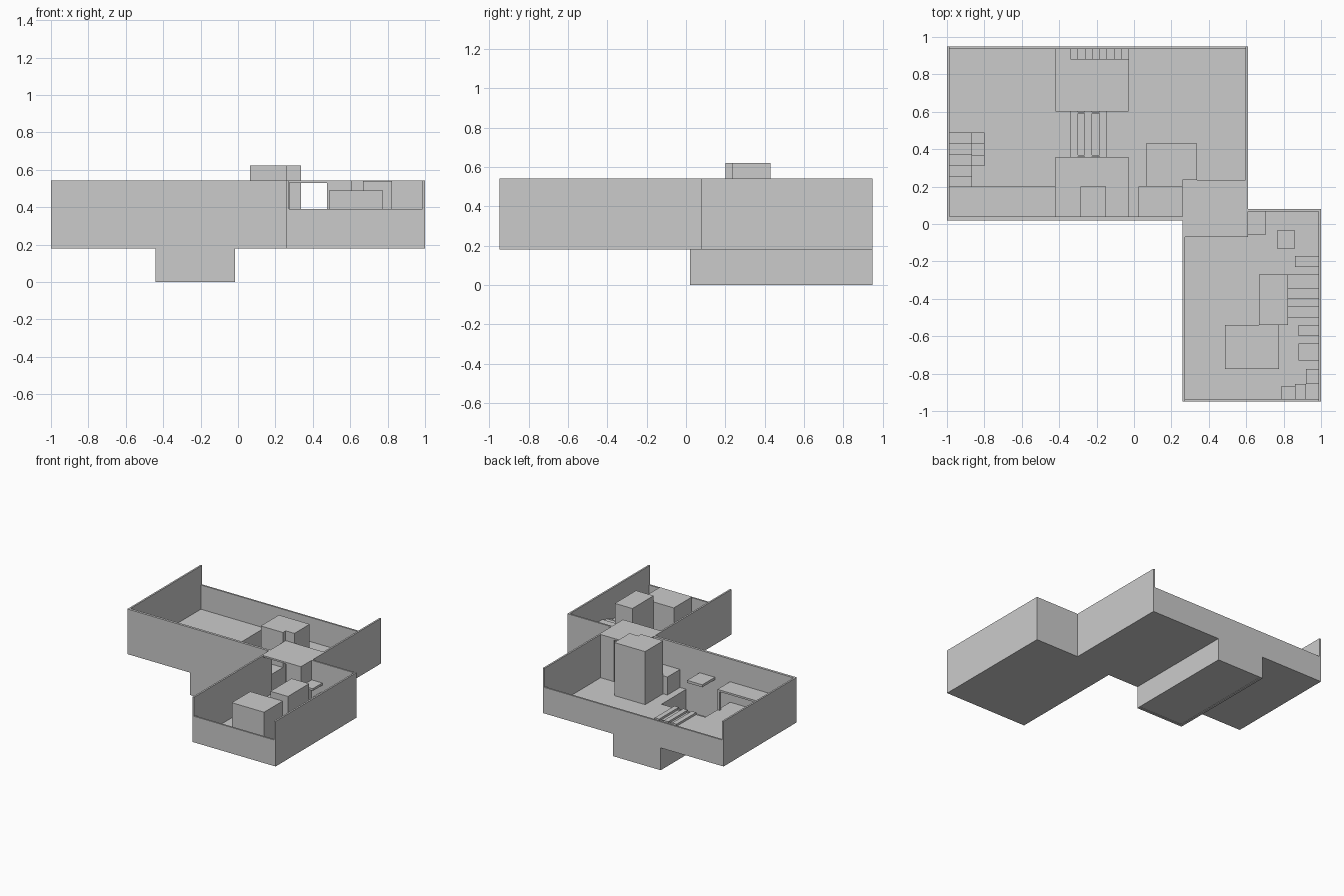
import bpy


def prism(name, pts, z0, z1):
    """Vertical extrusion of a plan outline (counter-clockwise)."""
    n = len(pts)
    verts = [(x, y, z0) for x, y in pts] + [(x, y, z1) for x, y in pts]
    faces = [tuple(range(n))[::-1], tuple(range(n, 2 * n))]
    faces += [(i, (i + 1) % n, n + (i + 1) % n, n + i) for i in range(n)]
    me = bpy.data.meshes.new(name)
    me.from_pydata(verts, [], faces)
    ob = bpy.data.objects.new(name, me)
    bpy.context.collection.objects.link(ob)
    return ob


def box(name, x0, x1, y0, y1, z0, z1):
    return prism(name, [(x0, y0), (x1, y0), (x1, y1), (x0, y1)], z0, z1)


T = 0.014                        # wall thickness
BASE, FLOOR, LOW, TOP = 0.18, 0.195, 0.39, 0.543

# main room floor, left open over the two pit openings
box("main_floor_left", -1, -0.42, 0.02, 0.95, BASE, FLOOR)
box("main_floor_right", -0.03, 0.61, 0.08, 0.95, BASE, FLOOR)
box("main_floor_front_strip", -0.03, 0.26, 0.02, 0.08, BASE, FLOOR)
box("pit_bridge", -0.42, -0.03, 0.355, 0.605, BASE, FLOOR)

# main room walls: low at the back, full height elsewhere
box("main_left_wall", -1, -1 + T, 0.02, 0.95, BASE, TOP)
box("main_front_wall", -1 + T, 0.275, 0.02, 0.04, BASE, TOP)
box("main_back_wall", -1 + T, 0.61 - T, 0.95 - T, 0.95, BASE, LOW)
box("main_right_wall", 0.61 - T, 0.61, 0.08, 0.95, BASE, TOP)

# sunken pit
box("pit_floor", -0.44, -0.015, 0.02, 0.95, 0.004, 0.02)
box("pit_left_wall", -0.44, -0.42, 0.02, 0.95, 0.0, BASE)
box("pit_right_wall", -0.03, -0.015, 0.02, 0.95, 0.0, BASE)
box("pit_front_wall", -0.42, -0.03, 0.02, 0.04, 0.0, FLOOR)
box("pit_back_wall", -0.42, -0.03, 0.95 - T, 0.95, 0.0, FLOOR)

# steps climbing out of the pit
for i in range(8):
    x = -0.34 + i * 0.0388
    box(f"pit_step_{i + 1}", x, x + 0.0388, 0.88, 0.936, 0.02, 0.04 + i * 0.0195)

# raised planks on the bridge
for i, x in enumerate((-0.34, -0.265, -0.185)):
    box(f"bridge_plank_{i + 1}", x, x + 0.04, 0.355, 0.605, FLOOR, 0.212)
for i, y in enumerate((0.36, 0.59)):
    box(f"bridge_tie_{i + 1}", -0.34, -0.145, y, y + 0.01, FLOOR, 0.205)

# side room floor and walls, low at the front
box("side_floor", 0.26, 1, -0.95, 0.08, BASE, FLOOR)
box("side_left_wall", 0.26, 0.26 + T, -0.95, 0.02, BASE, TOP)
box("side_right_wall", 1 - T, 1, -0.95, 0.08, BASE, TOP)
box("side_front_wall", 0.26 + T, 1 - T, -0.95, -0.95 + T, BASE, LOW)
box("side_back_wall", 0.60, 1 - T, 0.08 - T, 0.08, BASE, TOP)

# passage between the rooms
box("passage_roof", 0.26, 0.61, -0.07, 0.235, 0.53, TOP)
box("passage_back_panel", 0.475, 0.61 - T, 0.222, 0.235, FLOOR, 0.53)
box("passage_front_panel", 0.475, 0.61, -0.07, -0.057, FLOOR, 0.53)
box("passage_side_panel", 0.60, 0.61, -0.057, 0.08, FLOOR, 0.53)

# large blocks in the main room
prism("tall_block", [(0.063, 0.2), (0.26, 0.2), (0.26, 0.235), (0.338, 0.235),
                     (0.338, 0.43), (0.063, 0.43)], FLOOR, 0.622)
box("low_block", 0.025, 0.26, 0.04, 0.2, FLOOR, 0.34)

# raised platforms
box("wall_shelf", -0.285, -0.15, 0.04, 0.2, 0.34, 0.36)
box("mezzanine", -1 + T, -0.42, 0.04, 0.2, 0.345, 0.36)
box("mezzanine_post", -0.44, -0.42, 0.18, 0.2, FLOOR, 0.345)

# stairs up to the mezzanine, with a side flight
for i in range(5):
    y = 0.49 - i * 0.0585
    box(f"mezzanine_step_{i + 1}", -1 + T, -0.865, y - 0.0585, y,
        FLOOR, 0.225 + i * 0.03)
for i in range(3):
    y = 0.49 - i * 0.06
    box(f"side_flight_step_{i + 1}", -0.865, -0.80, y - 0.06, y,
        FLOOR, 0.21 + i * 0.02)

# large blocks in the side room
box("front_block", 0.487, 0.775, -0.775, -0.54, FLOOR, 0.49)
box("rear_block", 0.667, 0.823, -0.54, -0.27, FLOOR, 0.54)

# stepping ledges rising along the side room wall
R = 1 - T
ledges = [(0.785, 0.86, -0.936, -0.87), (0.86, 0.92, -0.936, -0.855),
          (0.92, R, -0.855, -0.775), (0.88, R, -0.73, -0.64),
          (0.88, R, -0.60, -0.54), (0.823, R, -0.50, -0.44),
          (0.823, R, -0.44, -0.40), (0.823, R, -0.40, -0.345),
          (0.823, R, -0.345, -0.27), (0.86, R, -0.23, -0.17),
          (0.765, 0.86, -0.13, -0.035), (0.61, 0.705, -0.055, 0.066)]
for i, r in enumerate(ledges):
    z = 0.215 + i * 0.0155
    box(f"ledge_{i + 1}", *r, z - 0.018, z)
